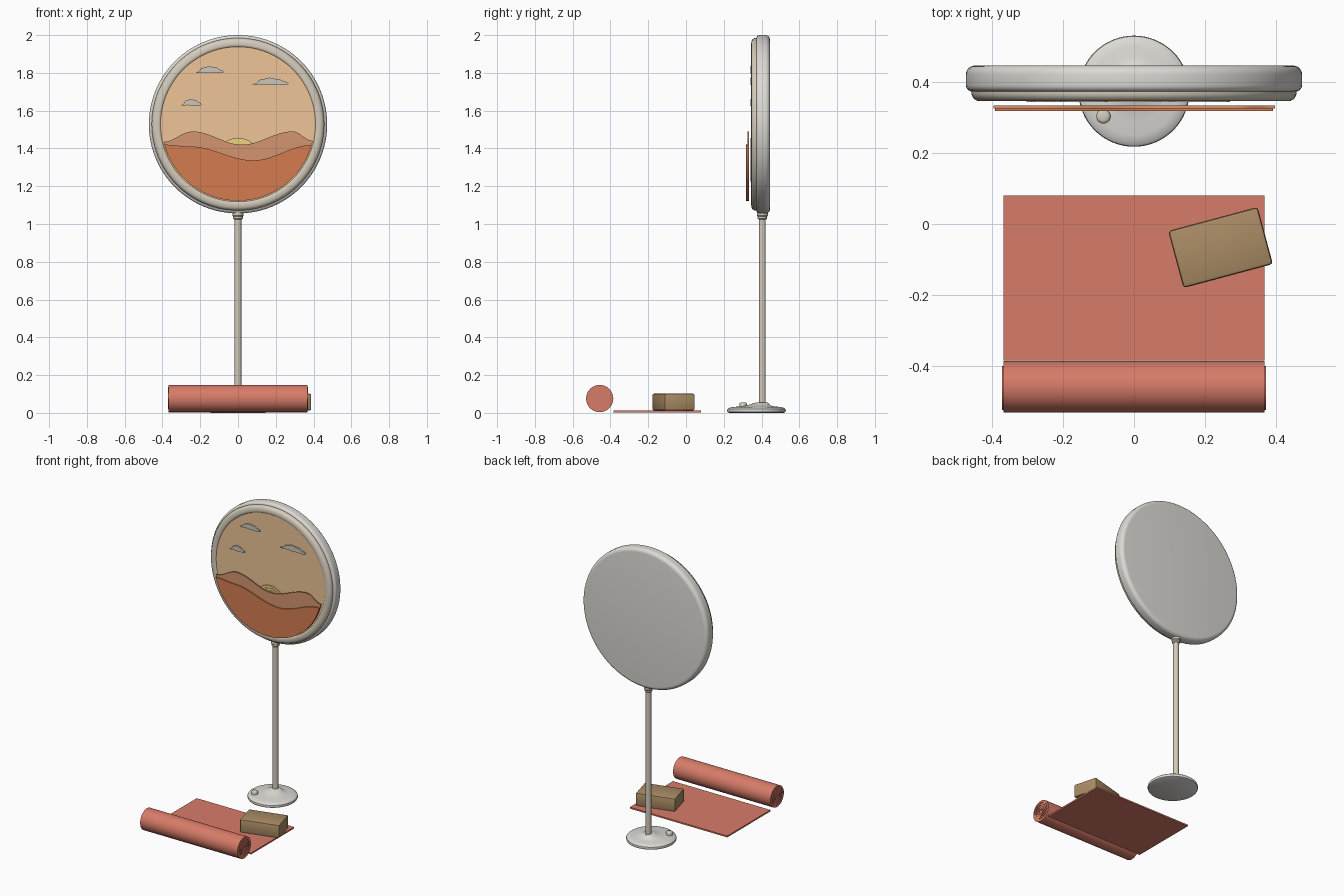
import bpy, bmesh, math
from mathutils import Vector

if "Cube" in bpy.data.objects:
    bpy.data.objects.remove(bpy.data.objects["Cube"])

CZ = 1.528          # height of the disc centre
POLE_Y = 0.404


def mat(name, rgb):
    m = bpy.data.materials.new(name)
    m.diffuse_color = (*rgb, 1)
    m.use_nodes = True
    m.node_tree.nodes["Principled BSDF"].inputs["Base Color"].default_value = m.diffuse_color
    return m


GREY = mat("warm_grey", (0.72, 0.70, 0.66))
BEIGE = mat("beige", (0.66, 0.60, 0.50))
SKY = mat("sky", (0.86, 0.56, 0.31))
HILL_FAR = mat("far_hill", (0.66, 0.30, 0.16))
HILL_NEAR = mat("near_hill", (0.66, 0.20, 0.08))
CLOUD = mat("cloud", (0.60, 0.56, 0.50))
SUN = mat("sun", (0.85, 0.66, 0.22))
CORAL = mat("coral", (0.68, 0.20, 0.14))
TAN = mat("cork", (0.40, 0.26, 0.13))


def finish(name, bm, material, angle=35):
    bmesh.ops.remove_doubles(bm, verts=bm.verts, dist=1e-5)
    bmesh.ops.recalc_face_normals(bm, faces=bm.faces)
    me = bpy.data.meshes.new(name)
    bm.to_mesh(me)
    bm.free()
    ob = bpy.data.objects.new(name, me)
    bpy.context.collection.objects.link(ob)
    me.materials.append(material)
    bpy.ops.object.select_all(action='DESELECT')
    ob.select_set(True)
    bpy.context.view_layer.objects.active = ob
    bpy.ops.object.shade_smooth_by_angle(angle=math.radians(angle))
    return ob


def lathe(name, profile, place, material, n=64, closed=False, angle=35):
    """Rings of (radius, height), put in space by place(a, r, h)."""
    bm = bmesh.new()
    rings = [[bm.verts.new(place(2 * math.pi * i / n, r, h)) for i in range(n)]
             for r, h in profile]
    pairs = list(zip(rings, rings[1:]))
    if closed:
        pairs.append((rings[-1], rings[0]))
    else:
        bm.faces.new(rings[0])
        bm.faces.new(rings[-1])
    for a, b in pairs:
        for i in range(n):
            j = (i + 1) % n
            bm.faces.new((a[i], a[j], b[j], b[i]))
    return finish(name, bm, material, angle)


def disc_axis(a, r, h, z=CZ):
    return (r * math.cos(a), h, z + r * math.sin(a))


def pole_axis(a, r, h):
    return (r * math.cos(a), POLE_Y + r * math.sin(a), h)


def slab(name, outline, y0, y1, material):
    """Flat xz outline given thickness along y."""
    bm = bmesh.new()
    f = bm.faces.new([bm.verts.new((x, y0, z)) for x, z in outline])
    ext = bmesh.ops.extrude_face_region(bm, geom=[f])["geom"]
    bmesh.ops.translate(bm, vec=(0, y1 - y0, 0),
                        verts=[v for v in ext if isinstance(v, bmesh.types.BMVert)])
    return finish(name, bm, material)


def smooth_line(pts, x):
    """Cosine interpolation through (x, z) points."""
    for (xa, za), (xb, zb) in zip(pts, pts[1:]):
        if x <= xb:
            t = (1 - math.cos(math.pi * (x - xa) / (xb - xa))) / 2
            return za + (zb - za) * t
    return pts[-1][1]


# Round head: rear shell, front ring, picture panel
shell = [(0.44, 0.372)]
shell += [(0.454 + 0.018 * math.sin(t), 0.390 - 0.018 * math.cos(t))
          for t in [math.pi / 2 * k / 5 for k in range(6)]]
shell += [(0.447 + 0.025 * math.cos(t), 0.420 + 0.025 * math.sin(t))
          for t in [math.pi / 2 * k / 6 for k in range(7)]]
lathe("rear_shell", shell, disc_axis, GREY, n=96)
lathe("front_ring", [(0.410, 0.376), (0.408, 0.354), (0.413, 0.347), (0.422, 0.345),
                     (0.440, 0.346), (0.450, 0.352), (0.457, 0.364), (0.455, 0.376)],
      disc_axis, BEIGE, n=96, closed=True, angle=50)
lathe("sky_panel", [(0.411, 0.374), (0.411, 0.351)], disc_axis, SKY, n=96)

# Sun with raised rings, mostly hidden by the hills
sun_axis = lambda a, r, h: disc_axis(a, r, h, 1.340)
lathe("sun", [(0.116, 0.352), (0.116, 0.346)], sun_axis, SUN)
for k, r in enumerate((0.112, 0.095, 0.078)):
    lathe(f"sun_ring_{k + 1}", [(r - 0.004, 0.347), (r - 0.004, 0.342),
                                (r + 0.004, 0.342), (r + 0.004, 0.347)],
          sun_axis, SUN, closed=True)


# Hills: wavy top, round bottom
def hill(name, crest, y0, y1, material, r=0.405):
    xa, xb = crest[0][0], crest[-1][0]
    n = 48
    outline = []
    for i in range(n + 1):
        x = xa + (xb - xa) * i / n
        outline.append((x, smooth_line(crest, x)))
    a0 = math.atan2(crest[-1][1] - CZ, xb)
    a1 = math.atan2(crest[0][1] - CZ, xa) 
    a1 = a1 - 2 * math.pi if a1 > 0 else a1
    for i in range(1, n):
        a = a0 + (a1 - a0) * i / n
        outline.append((r * math.cos(a), CZ + r * math.sin(a)))
    slab(name, outline, y0, y1, material)


hill("far_hill", [(-0.394, 1.435), (-0.24, 1.49), (0.02, 1.42), (0.29, 1.49), (0.396, 1.44)],
     0.325, 0.333, HILL_FAR)
hill("near_hill", [(-0.390, 1.420), (-0.25, 1.410), (0.08, 1.337), (0.390, 1.418)],
     0.317, 0.3255, HILL_NEAR)

# Clouds: low wavy puffs
puff = [(-0.5, 0.12), (-0.38, 0.25), (-0.30, 0.7), (-0.15, 0.85), (-0.02, 1.0), (0.12, 0.85),
        (0.24, 0.8), (0.36, 0.5), (0.46, 0.4), (0.5, 0.15), (0.4, 0.0), (0.2, 0.08),
        (0.0, 0.0), (-0.2, 0.12), (-0.38, 0.0)]
for k, (x, z, w, h) in enumerate([(-0.15, 1.798, 0.150, 0.038), (0.172, 1.735, 0.195, 0.040),
                                  (-0.247, 1.625, 0.110, 0.038)]):
    slab(f"cloud_{k + 1}", [(x + u * w, z + v * h) for u, v in puff], 0.342, 0.352, CLOUD)

# Stand: pole and collar
lathe("pole", [(0.018, 0.03), (0.018, 1.07)], pole_axis, BEIGE, n=32)
lathe("collar", [(0.020, 1.024), (0.026, 1.030), (0.026, 1.040), (0.029, 1.044),
                 (0.029, 1.066), (0.020, 1.072)], pole_axis, BEIGE, n=32)


# Domed base whose crown leans back towards the pole
def base_axis(a, r, h):
    lean = max(0, (h - 0.03) / 0.026)
    y = 0.373 + (POLE_Y - 0.373) * lean
    return (r * math.cos(a), y + r * math.sin(a), h)


lathe("base", [(0.145, 0.0), (0.153, 0.004), (0.156, 0.012), (0.154, 0.020), (0.145, 0.027),
               (0.125, 0.031), (0.095, 0.034), (0.070, 0.038), (0.050, 0.045),
               (0.038, 0.052), (0.028, 0.056)], base_axis, GREY)
lathe("base_button", [(0.020, 0.026), (0.020, 0.048), (0.017, 0.053), (0.010, 0.055)],
      lambda a, r, h: (-0.086 + r * math.cos(a), 0.302 + r * math.sin(a), h), BEIGE, n=32, angle=50)


# Boxes: flat part of the mat and the block on it
def box(name, centre, size, rot, bevel, material):
    bm = bmesh.new()
    bmesh.ops.create_cube(bm, size=1)
    bmesh.ops.scale(bm, vec=size, verts=bm.verts)
    if bevel:
        bmesh.ops.bevel(bm, geom=bm.edges[:], offset=bevel, segments=2,
                        affect='EDGES', profile=0.5)
    ob = finish(name, bm, material)
    ob.location = Vector(centre)
    ob.rotation_euler.z = math.radians(rot)


box("flat_mat", (0, -0.152, 0.007), (0.734, 0.464, 0.010), 0, 0, CORAL)
box("block", (0.243, -0.066, 0.057), (0.260, 0.166, 0.089), 15, 0.009, TAN)

# Rolled part of the mat, with a raised spiral on each end
RY, RZ, RR = -0.457, 0.076, 0.072
lathe("mat_roll", [(RR, -0.367), (RR, 0.367)],
      lambda a, r, h: (h, RY + r * math.cos(a), RZ + r * math.sin(a)), CORAL)
for side, sx in (("left", -1), ("right", 1)):
    bm = bmesh.new()
    n, turns, prev = 120, 3.5, None
    for i in range(n + 1):
        a = 2 * math.pi * turns * i / n
        r = 0.008 + (0.062 - 0.008) * i / n
        ring = [bm.verts.new((sx * x, RY + (r + d) * math.cos(a), RZ + (r + d) * math.sin(a)))
                for x, d in ((0.364, -0.004), (0.371, -0.004), (0.371, 0.004), (0.364, 0.004))]
        if prev:
            for k in range(4):
                m = (k + 1) % 4
                bm.faces.new((prev[k], prev[m], ring[m], ring[k]))
        if i in (0, n):
            bm.faces.new(ring)
        prev = ring
    finish(f"roll_spiral_{side}", bm, CORAL)
